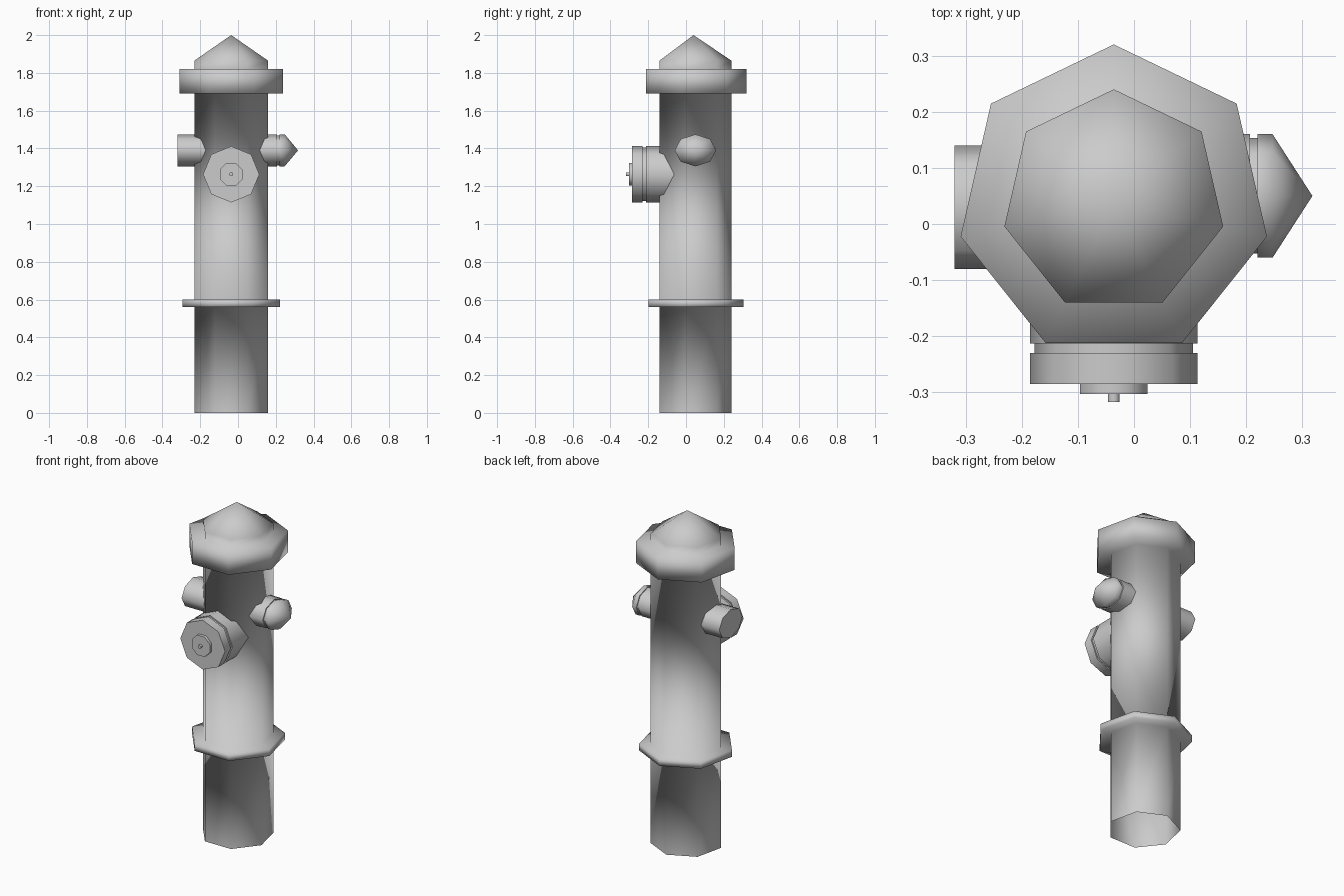
import bpy, bmesh
from math import pi, cos, sin, radians
from mathutils import Matrix

cube = bpy.data.objects.get("Cube")
if cube:
    bpy.data.objects.remove(cube)

grey = bpy.data.materials.new("plain grey")
grey.use_nodes = True
colour = (0.6, 0.6, 0.6, 1)
grey.diffuse_color = colour
grey.node_tree.nodes["Principled BSDF"].inputs["Base Color"].default_value = colour

CX, CY = -0.036, 0.04


def lathe(name, profile, sides, matrix, turn=0.0, smooth_angle=180):
    """Revolve (radius, height) points round local z and place the result."""
    bm = bmesh.new()
    rings = []
    for r, h in profile:
        angles = [turn + 2 * pi * i / sides for i in range(sides)]
        if r == 0:
            rings.append([bm.verts.new((0, 0, h))] * sides)
        else:
            rings.append([bm.verts.new((r * cos(a), r * sin(a), h)) for a in angles])
    for low, high in zip(rings, rings[1:]):
        for i in range(sides):
            j = (i + 1) % sides
            corners = dict.fromkeys((low[i], low[j], high[j], high[i]))
            bm.faces.new(list(corners))
    bm.transform(matrix)
    bmesh.ops.recalc_face_normals(bm, faces=bm.faces)
    mesh = bpy.data.meshes.new(name)
    bm.to_mesh(mesh)
    bm.free()
    mesh.materials.append(grey)
    obj = bpy.data.objects.new(name, mesh)
    bpy.context.collection.objects.link(obj)
    bpy.ops.object.select_all(action='DESELECT')
    obj.select_set(True)
    bpy.context.view_layer.objects.active = obj
    if smooth_angle >= 180:
        bpy.ops.object.shade_smooth()
    else:
        bpy.ops.object.shade_smooth_by_angle(angle=radians(smooth_angle))
    return obj


# Seven-sided barrel with ground flange, collar and pointed cap, open below
lathe("hydrant_body",
      [(0.2, 0), (0.2, 0.56), (0.264, 0.56), (0.264, 0.6), (0.2, 0.6),
       (0.2, 1.69), (0.28, 1.69), (0.28, 1.82), (0.2, 1.82), (0.2, 1.865), (0, 2)],
      7, Matrix.Translation((CX, CY, 0)), turn=pi / 2)

# Large front outlet, with a groove behind its cap
front = Matrix.Translation((CX, 0, 1.263)) @ Matrix.Rotation(pi / 2, 4, 'X')
lathe("front_outlet",
      [(0.149, 0), (0.149, 0.213), (0.141, 0.213), (0.141, 0.23),
       (0.149, 0.23), (0.149, 0.285), (0, 0.285)],
      8, front, smooth_angle=80)
lathe("front_nut", [(0.065, 0.28), (0.065, 0.303), (0, 0.303)],
      8, front, turn=pi / 8, smooth_angle=80)
lathe("front_pin", [(0.011, 0.3), (0.011, 0.317), (0, 0.317)],
      8, front, turn=pi / 8, smooth_angle=80)

# Side outlets are squashed in height: pointed cap on the left, plain on the right
squash = Matrix.Diagonal((0.77, 1, 1, 1))
left = Matrix.Translation((0, 0.05, 1.39)) @ Matrix.Rotation(pi / 2, 4, 'Y') @ squash
right = Matrix.Translation((0, 0.03, 1.39)) @ Matrix.Rotation(-pi / 2, 4, 'Y') @ squash
lathe("left_outlet",
      [(0.11, 0.06), (0.11, 0.207), (0.103, 0.207), (0.103, 0.22),
       (0.11, 0.22), (0.11, 0.247), (0, 0.318)],
      8, left, smooth_angle=80)
lathe("right_outlet", [(0.11, 0.13), (0.11, 0.32), (0, 0.32)],
      8, right, smooth_angle=80)
